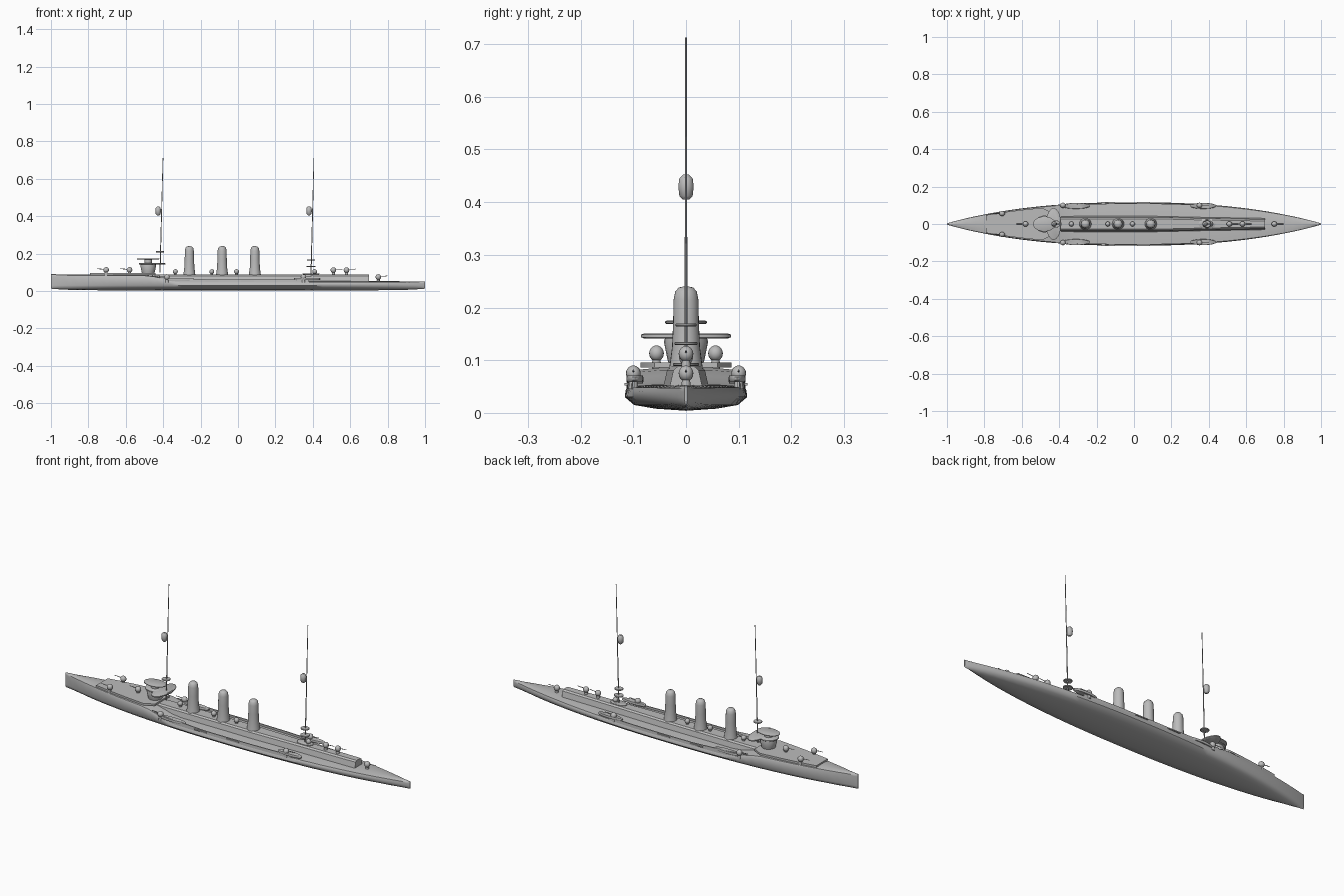
import bpy, bmesh, math
from mathutils import Vector

cube = bpy.data.objects.get("Cube")
if cube:
    bpy.data.objects.remove(cube, do_unlink=True)

grey = bpy.data.materials.new("warship grey")
grey.use_nodes = True
grey.diffuse_color = (0.5, 0.5, 0.5, 1)
grey.node_tree.nodes["Principled BSDF"].inputs["Base Color"].default_value = (0.5, 0.5, 0.5, 1)


def finish(name, bm, angle=40):
    bmesh.ops.recalc_face_normals(bm, faces=bm.faces)
    mesh = bpy.data.meshes.new(name)
    bm.to_mesh(mesh)
    bm.free()
    mesh.materials.append(grey)
    ob = bpy.data.objects.new(name, mesh)
    bpy.context.collection.objects.link(ob)
    bpy.ops.object.select_all(action="DESELECT")
    bpy.context.view_layer.objects.active = ob
    ob.select_set(True)
    bpy.ops.object.shade_smooth_by_angle(angle=math.radians(angle))
    return ob


def loft(name, rings, angle=40):
    bm = bmesh.new()
    rows = [[bm.verts.new(p) for p in ring] for ring in rings]
    n = len(rows[0])
    for a, b in zip(rows, rows[1:]):
        for i in range(n):
            j = (i + 1) % n
            bm.faces.new((a[i], a[j], b[j], b[i]))
    bm.faces.new(rows[0])
    bm.faces.new(rows[-1])
    return finish(name, bm, angle)


def turned(name, x, y, profile, sx=1, sy=1, n=20, lean=0):
    """Stack of elliptical rings from (radius, z) pairs, leaning along x."""
    z0 = profile[0][1]
    rings = []
    for r, z in profile:
        rings.append([(x + lean * (z - z0) + r * sx * math.cos(i * math.tau / n),
                       y + r * sy * math.sin(i * math.tau / n), z) for i in range(n)])
    return loft(name, rings)


def disc(name, x, y, z, rx, ry, h=0.006):
    return turned(name, x, y, [(0.93, z - h / 2), (1, z - h / 4), (1, z + h / 4), (0.93, z + h / 2)], rx, ry, 28)


def plate(name, outline, z0, z1):
    return loft(name, [[(x, y, z) for x, y in outline] for z in (z0, z1)])


def ellipsoid(name, x, y, z, rx, ry, rz):
    bm = bmesh.new()
    bmesh.ops.create_uvsphere(bm, u_segments=16, v_segments=10, radius=1)
    for v in bm.verts:
        v.co = Vector((x + v.co.x * rx, y + v.co.y * ry, z + v.co.z * rz))
    return finish(name, bm, 60)


def rod(name, a, b, r):
    a, b = Vector(a), Vector(b)
    bm = bmesh.new()
    bmesh.ops.create_cone(bm, cap_ends=True, segments=8, radius1=r, radius2=r * 0.6, depth=(b - a).length)
    turn = (b - a).to_track_quat("Z", "Y")
    for v in bm.verts:
        v.co = turn @ v.co + (a + b) / 2
    return finish(name, bm)


def half_beam(x):
    return 0.113 * max(0.0, 1 - abs(x) ** 2.35) ** 0.95 + 0.003


def deck_height(x):
    if x < -0.5:
        return 0.087 + 0.006 * (-x - 0.5)
    t = min(1, (x + 0.5) / 0.2)
    return 0.087 - 0.032 * t * t * (3 - 2 * t) - max(0, x) * 0.003


def hull_ring(x):
    w, top = half_beam(x), deck_height(x)
    low = 0.004 + 0.009 * abs(x) ** 12
    half = [(0.5, low + 0.004), (0.85, low + 0.011), (1, 0.03),
            (0.99, top - 0.012), (0.95, top - 0.005), (0.5, top - 0.001)]
    right = [(x, w * f, z) for f, z in half]
    left = [(x, -w * f, z) for f, z in reversed(half)]
    return [(x, 0, low)] + right + [(x, 0, top)] + left


# Hull with a raised forecastle sweeping down to the main deck
stations = [-1, -0.995, -0.98] + [-0.95 + 0.05 * i for i in range(39)] + [0.98, 0.995, 1]
loft("hull", [hull_ring(x) for x in stations], 50)

# Forecastle deck, curved break and long central deckhouse
front_edge = [(-0.79 + 0.025 * i, half_beam(-0.79 + 0.025 * i) * 0.9) for i in range(13)]
foredeck = front_edge + [(-0.44, 0.06), (-0.44, -0.06)] + [(x, -y) for x, y in reversed(front_edge)]
plate("forecastle_deck", foredeck, 0.086, 0.096)


def house_ring(x, w, top):
    return [(x, -w - 0.008, 0.045), (x, -w, top - 0.007), (x, -w + 0.008, top),
            (x, w - 0.008, top), (x, w, top - 0.007), (x, w + 0.008, 0.045)]


loft("deckhouse", [house_ring(x, w, 0.088) for x, w in
                   ((-0.46, 0.035), (-0.38, 0.036), (0.1, 0.036), (0.35, 0.03), (0.7, 0.024))], 35)

# Bulwarks, sponsons and side ports on both sides
for side, label in ((1, "left"), (-1, "right")):
    rings = []
    for i in range(17):
        x = -0.42 + 0.05 * i
        w = half_beam(x)
        top = 0.073 - 0.012 * min(1, i / 6)
        rings.append([(x, side * w * f, z) for f, z in ((0.98, 0.035), (0.965, top), (0.92, top), (0.93, 0.035))])
    loft(label + "_bulwark", rings)
    for x, z, length in ((-0.31, 0.062, 0.075), (0.37, 0.065, 0.07)):
        disc(label + "_sponson", x, side * 0.097, z, length, 0.016, 0.012)
    for x in (-0.14, 0.05):
        plate(label + "_side_port", [(x + dx, side * y) for dx, y in
              ((-0.035, 0.108), (0.035, 0.108), (0.035, 0.117), (-0.035, 0.117))], 0.052, 0.057)

# Bridge: flared tower, wide wings and roof
turned("bridge_tower", -0.48, 0, [(0.032, 0.09), (0.036, 0.105), (0.042, 0.135), (0.038, 0.148)])
disc("bridge_wings", -0.43, 0, 0.146, 0.04, 0.085, 0.01)
disc("bridge_floor", -0.48, 0, 0.146, 0.05, 0.045, 0.01)
turned("bridge_post", -0.48, 0, [(0.02, 0.145), (0.02, 0.17)])
disc("bridge_roof", -0.48, 0, 0.172, 0.06, 0.04)

# Three funnels with flared skirts and rounded tops
for i, x in enumerate((-0.26, -0.085, 0.09)):
    turned("funnel_%d" % (i + 1), x, 0,
           [(0.038, 0.05), (0.035, 0.07), (0.031, 0.095), (0.027, 0.125), (0.025, 0.17),
            (0.024, 0.215), (0.021, 0.23), (0.014, 0.238), (0.004, 0.24)], 1, 0.98, 24)

# Raked masts with platforms and lookout pods
for label, x, low, shelves in (("fore", -0.417, 0.1, ((0.21, 0.022), (0.145, 0.03))),
                               ("main", 0.39, 0.08, ((0.167, 0.022), (0.132, 0.024)))):
    rod(label + "_mast", (x, 0, low), (x + 0.016, 0, 0.712), 0.0028)
    for z, r in shelves:
        disc(label + "_mast_platform", x, 0, z, r, r * 0.9)
    turned(label + "_lookout", x - 0.01, 0,
           [(0.006, 0.405), (0.013, 0.412), (0.015, 0.43), (0.013, 0.445), (0.006, 0.452)], n=14)

# Gun mounts: rounded shield, pedestal and barrel; direction is along x
guns = [(-0.58, 0, 0.113, -1), (0.51, 0, 0.112, 1), (0.58, 0, 0.112, 1), (0.75, 0, 0.075, 1)]
for s in (1, -1):
    guns += [(-0.705, 0.056 * s, 0.113, -1), (-0.38, 0.1 * s, 0.075, -1), (0.35, 0.1 * s, 0.075, 1)]
for x, y, z, d in guns:
    ellipsoid("gun_shield", x, y, z, 0.015, 0.014, 0.015)
    turned("gun_pedestal", x, y, [(0.009, z - 0.03), (0.007, z)], n=12)
    rod("gun_barrel", (x, y, z + 0.003), (x + 0.05 * d, y, z + 0.006), 0.0022)

# Ventilators and searchlights between the funnels
for x in (-0.335, -0.14, -0.008, 0.41):
    ellipsoid("ventilator", x, 0, 0.104, 0.013, 0.013, 0.013)
    turned("ventilator_stem", x, 0, [(0.008, 0.08), (0.006, 0.1)], n=12)
disc("aft_platform", 0.39, 0, 0.092, 0.045, 0.025)
